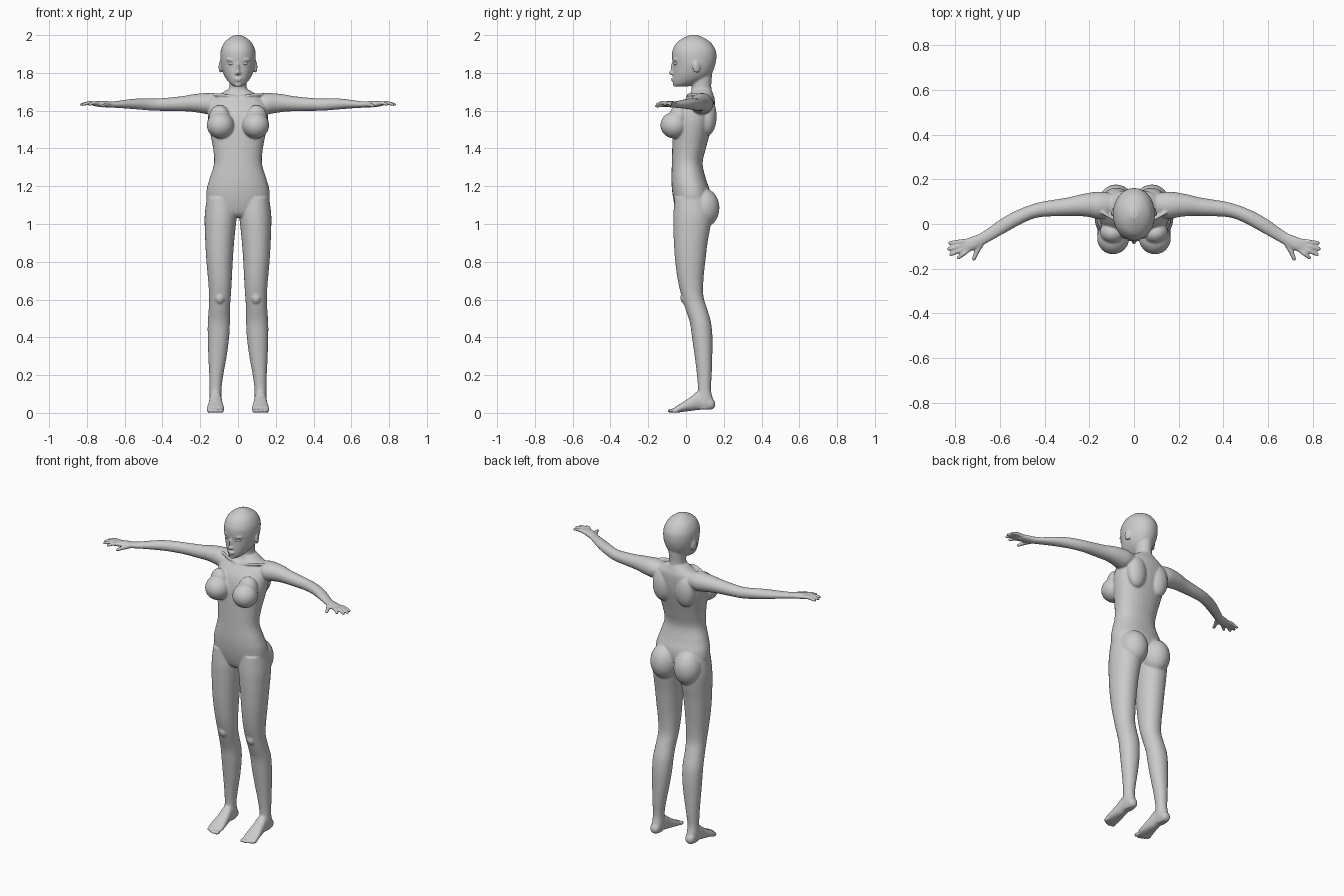
import bpy, bmesh
from math import cos, sin, pi
from mathutils import Vector, Matrix

bm = bmesh.new()


def spline(rows, steps=4):
    """Catmull-Rom interpolation through rows of numbers."""
    out = []
    for i in range(len(rows) - 1):
        p0, p1 = rows[max(i - 1, 0)], rows[i]
        p2, p3 = rows[i + 1], rows[min(i + 2, len(rows) - 1)]
        for k in range(steps):
            t = k / steps
            out.append([0.5 * (2 * b + (c - a) * t + (2 * a - 5 * b + 4 * c - d) * t * t
                               + (3 * b - a - 3 * c + d) * t ** 3)
                        for a, b, c, d in zip(p0, p1, p2, p3)])
    return out + [list(rows[-1])]


def skin(rings):
    vs = [[bm.verts.new(p) for p in r] for r in rings]
    n = len(vs[0])
    for a, b in zip(vs, vs[1:]):
        for i in range(n):
            bm.faces.new((a[i], a[(i + 1) % n], b[(i + 1) % n], b[i]))
    bm.faces.new(vs[0])
    bm.faces.new(vs[-1])


def loft(axis, rows, mirror=False, e=0.9, n=32):
    """Rounded slices across an axis; row = position, u min, u max, v min, v max."""
    sp = lambda c: abs(c) ** e * (1 if c >= 0 else -1)
    for s in ((1, -1) if mirror else (1,)):
        rings = []
        for w, u0, u1, v0, v1 in spline(rows):
            ring = []
            for i in range(n):
                a = 2 * pi * i / n
                u = (u0 + u1) / 2 + (u1 - u0) / 2 * sp(cos(a))
                v = (v0 + v1) / 2 + (v1 - v0) / 2 * sp(sin(a))
                x, y, z = {'x': (w, u, v), 'y': (u, w, v), 'z': (u, v, w)}[axis]
                ring.append((s * x, y, z))
            rings.append(ring)
        skin(rings)


def ball(c, r, mirror=True, target=None, rot=0):
    for s in ((1, -1) if mirror else (1,)):
        m = (Matrix.Translation((s * c[0], c[1], c[2])) @ Matrix.Rotation(s * rot, 4, 'Z')
             @ Matrix.Diagonal((*r, 1)))
        bmesh.ops.create_uvsphere(target or bm, u_segments=28, v_segments=18, radius=1, matrix=m)


def tube(pts, radii, n=12):
    """Mirrored round tube with softly closed ends."""
    for s in (1, -1):
        P = [Vector((s * x, y, z)) for x, y, z in pts]
        rings = []
        for i, p in enumerate(P):
            t = (P[min(i + 1, len(P) - 1)] - P[max(i - 1, 0)]).normalized()
            q = t.to_track_quat('Z', 'Y')
            rings.append([p + q @ Vector((radii[i] * cos(2 * pi * k / n),
                                          radii[i] * sin(2 * pi * k / n), 0)) for k in range(n)])
        skin(rings)
        for p, r in ((P[0], radii[0]), (P[-1], radii[-1])):
            bmesh.ops.create_uvsphere(bm, u_segments=12, v_segments=8, radius=r,
                                      matrix=Matrix.Translation(p))


def centred(rows):
    return [(z, -w, w, f, b) for z, w, f, b in rows]


# torso, pelvis to collar
loft('z', centred([
    (1.035, .04, -.025, .06), (1.06, .11, -.048, .09), (1.12, .162, -.065, .125),
    (1.18, .166, -.074, .125), (1.24, .150, -.077, .105), (1.32, .127, -.075, .088),
    (1.40, .132, -.073, .105), (1.48, .147, -.070, .127), (1.55, .158, -.062, .145),
    (1.61, .156, -.042, .152), (1.66, .135, -.005, .152), (1.69, .09, .022, .143),
    (1.712, .055, .032, .135)]))
# neck
loft('z', centred([(1.64, .06, .02, .14), (1.70, .049, .028, .136),
                   (1.74, .046, .030, .134), (1.81, .052, .02, .14)]), e=1)
# head
loft('z', centred([
    (1.728, .022, -.06, .01), (1.745, .044, -.068, .06), (1.77, .064, -.069, .11),
    (1.80, .079, -.069, .138), (1.84, .090, -.069, .154), (1.88, .094, -.074, .161),
    (1.92, .091, -.071, .157), (1.96, .073, -.049, .132), (1.985, .045, -.013, .096),
    (2.001, .015, .025, .058)]), e=.97)
# nose, lips, chin, brows, ears
ball((0, -.073, 1.80), (.012, .019, .011), False)
ball((0, -.068, 1.825), (.008, .014, .034), False)
ball((.010, -.070, 1.797), (.007, .010, .007))
ball((0, -.067, 1.770), (.021, .012, .006), False)
ball((0, -.066, 1.760), (.018, .012, .006), False)
ball((0, -.058, 1.738), (.018, .011, .012), False)
ball((.038, -.055, 1.870), (.026, .013, .007), rot=.3)
ball((.093, .055, 1.832), (.008, .021, .033), rot=.3)
# bust, shoulder blades, collarbones
ball((.093, -.062, 1.523), (.072, .074, .070), rot=.3)
ball((.098, -.040, 1.565), (.056, .048, .065), rot=.3)
ball((.078, .115, 1.57), (.062, .047, .10))
tube([(.015, .008, 1.672), (.07, .012, 1.682), (.14, .05, 1.687)], [.008, .008, .008])
# buttocks
ball((.080, .090, 1.085), (.082, .087, .105))
# legs
loft('z', [
    (.02, .098, .142, .06, .14), (.06, .087, .151, .05, .146), (.12, .088, .150, .063, .132),
    (.20, .078, .152, .058, .136), (.30, .060, .157, .046, .139), (.40, .047, .160, .032, .140),
    (.48, .043, .160, .020, .132), (.55, .043, .155, -.003, .112), (.62, .038, .153, -.024, .092),
    (.70, .033, .158, -.043, .092), (.80, .028, .167, -.057, .102), (.90, .021, .173, -.064, .114),
    (.98, .013, .176, -.067, .128), (1.05, .007, .176, -.067, .135), (1.14, .015, .165, -.06, .12)],
    True, .95)
ball((.096, -.004, .61), (.028, .026, .035))
# feet and toes
loft('y', [
    (.154, .108, .132, .035, .055), (.135, .092, .148, .018, .08), (.07, .087, .151, .016, .115),
    (.03, .082, .155, .011, .088), (-.02, .075, .163, .005, .054), (-.05, .075, .165, .001, .036),
    (-.068, .082, .158, .002, .022)], True)
for x, y, r in ((.087, -.076, .0125), (.108, -.078, .0095), (.125, -.073, .009),
                (.141, -.065, .009), (.155, -.055, .009)):
    ball((x, y, .011), (r, .021, .011))
# arms
loft('x', [
    (.09, .04, .135, 1.60, 1.68), (.15, .022, .145, 1.582, 1.693), (.20, .031, .140, 1.588, 1.691),
    (.25, .036, .130, 1.595, 1.685), (.30, .036, .118, 1.597, 1.676), (.40, .033, .102, 1.599, 1.666),
    (.45, .024, .090, 1.600, 1.664), (.50, .003, .072, 1.604, 1.665), (.55, -.024, .049, 1.608, 1.663),
    (.60, -.052, .020, 1.612, 1.657), (.65, -.080, -.016, 1.615, 1.650), (.69, -.102, -.043, 1.616, 1.649)],
    True, 1)
# palms, fingers and thumbs
loft('x', [(.66, -.085, -.025, 1.617, 1.649), (.69, -.102, -.043, 1.617, 1.650),
           (.72, -.117, -.054, 1.619, 1.652), (.75, -.126, -.066, 1.622, 1.650),
           (.765, -.120, -.078, 1.626, 1.647)], True)
for base, tip in (((.742, -.116), (.787, -.152)), ((.750, -.105), (.822, -.137)),
                  ((.752, -.092), (.830, -.112)), ((.745, -.075), (.825, -.085))):
    mid = ((base[0] + tip[0]) / 2, (base[1] + tip[1]) / 2)
    tube([(*base, 1.637), (*mid, 1.641), (*tip, 1.633)], [.011, .0105, .0085])
tube([(.685, -.088, 1.632), (.705, -.125, 1.629), (.718, -.157, 1.625)], [.014, .0115, .009])


def finish(name, b):
    bmesh.ops.recalc_face_normals(b, faces=b.faces)
    me = bpy.data.meshes.new(name)
    b.to_mesh(me)
    b.free()
    for p in me.polygons:
        p.use_smooth = True
    ob = bpy.data.objects.new(name, me)
    bpy.context.collection.objects.link(ob)
    return ob


# fuse everything into one continuous skin
body = finish("body", bm)
rm = body.modifiers.new("fuse", 'REMESH')
rm.mode = 'VOXEL'
rm.voxel_size = .005
rm.use_smooth_shade = True
sm = body.modifiers.new("soften", 'SMOOTH')
sm.factor = .5
sm.iterations = 5

# eyes
eb = bmesh.new()
ball((.036, -.052, 1.850), (.017, .013, .010), target=eb, rot=.3)
finish("eyes", eb)
